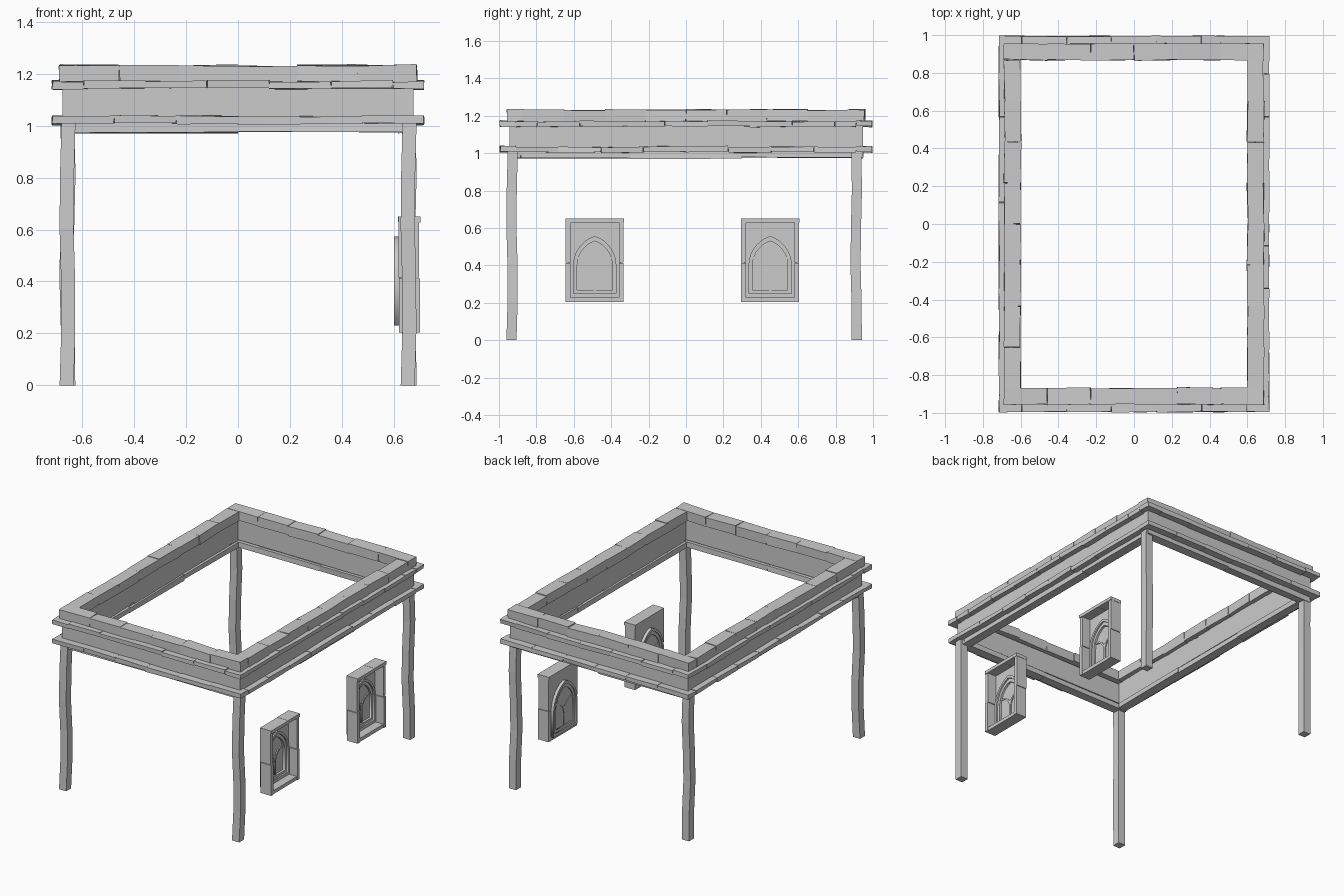
import bpy, bmesh, math, random
from mathutils import Matrix, Vector

random.seed(4)
if "Cube" in bpy.data.objects:
    bpy.data.objects.remove(bpy.data.objects["Cube"])

GREY = (0.6, 0.6, 0.6, 1)
stone = bpy.data.materials.new("grey_stone")
stone.use_nodes = True
stone.diffuse_color = GREY
stone.node_tree.nodes["Principled BSDF"].inputs["Base Color"].default_value = GREY


def finish(name, bm):
    mesh = bpy.data.meshes.new(name)
    bm.to_mesh(mesh)
    bm.free()
    mesh.materials.append(stone)
    ob = bpy.data.objects.new(name, mesh)
    bpy.context.collection.objects.link(ob)
    return ob


def block(bm, lo, hi, turn=0, tilt=0, rough=0):
    """Box between two corners, slightly turned, tilted and roughened."""
    lo, hi = Vector(lo), Vector(hi)
    rot = Matrix.Rotation(turn, 4, 'Z')
    rot = rot @ Matrix.Rotation(tilt, 4, 'Y' if hi.x - lo.x > hi.y - lo.y else 'X')
    m = Matrix.Translation((lo + hi) / 2) @ rot @ Matrix.Diagonal((*(hi - lo), 1))
    for v in bmesh.ops.create_cube(bm, size=1, matrix=m)["verts"]:
        v.co += Vector([random.uniform(-rough, rough) for _ in range(3)])


def cuts(half, count, shifted):
    """Joint positions along a side, optionally moved by half a brick."""
    step = 2 * half / count
    if shifted:
        return [-half] + [-half + step * (i + 0.5) for i in range(count)] + [half]
    return [-half + step * i for i in range(count + 1)]


def course(name, z0, z1, X, Y, depth, nx, ny, shifted=False, wob=0.02, rough=0.003):
    """Ring of bricks around the rectangle with outer half sizes X and Y."""
    bm = bmesh.new()

    def lay(a, b, low, high):
        shift = random.uniform(-rough, rough)
        lo, hi = [*low, z0 + shift], [*high, z1 + shift]
        block(bm, lo, hi, random.uniform(-wob, wob), random.uniform(-wob, wob), rough)

    for s in (-1, 1):
        y0, y1 = sorted((s * Y, s * (Y - depth)))
        x0, x1 = sorted((s * X, s * (X - depth)))
        row = cuts(X, nx, shifted)
        for a, b in zip(row, row[1:]):
            lay(a, b, (a, y0), (b, y1))
        row = cuts(Y - depth, ny, shifted)
        for a, b in zip(row, row[1:]):
            lay(a, b, (x0, a), (x1, b))
    return finish(name, bm)


# Parapet: bottom course, lower ledge, plain wall, upper ledge, coping
course("bottom_course", 0.975, 1.012, 0.675, 0.945, 0.06, 2, 3, wob=0.004)
course("lower_ledge", 1.006, 1.035, 0.715, 0.995, 0.085, 6, 8, wob=0.01)
course("parapet_wall", 1.02, 1.16, 0.677, 0.945, 0.05, 1, 1, wob=0, rough=0)
course("upper_ledge", 1.143, 1.172, 0.715, 0.995, 0.085, 6, 8, True, wob=0.01)
course("coping", 1.168, 1.232, 0.687, 0.955, 0.087, 6, 8, wob=0.025)

# Corner posts with a gentle bend
for sx, side in ((1, "left"), (-1, "right")):
    for y, end in ((-0.93, "front"), (0.91, "back")):
        bm = bmesh.new()
        rings = []
        for i in range(6):
            bend = 0.004 * math.sin(i * 1.7 + y)
            cx, cy, h = sx * 0.657 + bend, y + bend, 0.027
            rings.append([bm.verts.new((cx + a * h, cy + b * h, i * 0.202))
                          for a, b in ((-1, -1), (1, -1), (1, 1), (-1, 1))])
        for r, q in zip(rings, rings[1:]):
            for k in range(4):
                n = (k + 1) % 4
                bm.faces.new((r[k], r[n], q[n], q[k]))
        bm.faces.new(rings[0][::-1])
        bm.faces.new(rings[-1])
        finish(f"{end}_{side}_post", bm)


def arch(half, base, spring, apex, steps=7):
    """Pointed arch outline, given as (across, up) points."""
    rise = apex - spring
    radius = (half * half + rise * rise) / (2 * half)
    sweep = math.asin(rise / radius)
    right = [(half - radius + radius * math.cos(sweep * i / steps),
              spring + radius * math.sin(sweep * i / steps)) for i in range(steps + 1)]
    left = [(-a, b) for a, b in right[-2::-1]]
    return [(half, base)] + right + left + [(-half, base)]


def ribbon(path, width):
    """Outline of a bar of constant width along a path."""
    a, b = [], []
    for i, p in enumerate(path):
        d = Vector(path[min(i + 1, len(path) - 1)]) - Vector(path[max(i - 1, 0)])
        n = Vector((-d.y, d.x)).normalized() * width / 2
        a.append((p[0] + n.x, p[1] + n.y))
        b.append((p[0] - n.x, p[1] - n.y))
    return a + b[::-1]


def plate(name, y, x0, x1, *outlines):
    """Flat upright plate facing +x; later outlines cut holes."""
    cu = bpy.data.curves.new(name, 'CURVE')
    cu.dimensions, cu.fill_mode, cu.extrude = '2D', 'BOTH', (x1 - x0) / 2
    for pts in outlines:
        sp = cu.splines.new('POLY')
        sp.points.add(len(pts) - 1)
        for p, (a, b) in zip(sp.points, pts):
            p.co = (a, b, 0, 1)
        sp.use_cyclic_u = True
    tmp = bpy.data.objects.new(name, cu)
    bpy.context.collection.objects.link(tmp)
    bpy.context.view_layer.update()
    mesh = bpy.data.meshes.new_from_object(tmp.evaluated_get(bpy.context.evaluated_depsgraph_get()))
    bpy.data.objects.remove(tmp)
    mesh.transform(Matrix(((0, 0, 1, (x0 + x1) / 2), (1, 0, 0, y), (0, 1, 0, 0), (0, 0, 0, 1))))
    bm = bmesh.new()
    bm.from_mesh(mesh)
    bmesh.ops.remove_doubles(bm, verts=bm.verts, dist=0.0001)
    bmesh.ops.recalc_face_normals(bm, faces=bm.faces)
    finish(name, bm)


# Two arched windows in deep stone surrounds
for y, end in ((-0.488, "front"), (0.45, "back")):
    bm = bmesh.new()
    block(bm, (0.618, y - 0.157, 0.628), (0.703, y + 0.03, 0.65))
    block(bm, (0.617, y + 0.03, 0.629), (0.702, y + 0.157, 0.651))
    block(bm, (0.62, y - 0.14, 0.204), (0.698, y + 0.14, 0.228))
    for s in (-1, 1):
        a, b = sorted((y + s * 0.13, y + s * 0.155))
        block(bm, (0.62, a, 0.204), (0.702, b, 0.412))
        block(bm, (0.619, a, 0.416), (0.698, b, 0.63))
    finish(f"{end}_window_surround", bm)

    outer = arch(0.129, 0.23, 0.4, 0.574)
    middle = arch(0.113, 0.25, 0.4, 0.555)
    inner = arch(0.094, 0.268, 0.4, 0.53)
    wall = [(-0.14, 0.21), (0.14, 0.21), (0.14, 0.64), (-0.14, 0.64)]
    plate(f"{end}_window_panel", y, 0.62, 0.634, wall, middle)
    plate(f"{end}_window_arch", y, 0.6, 0.642, outer, middle)
    plate(f"{end}_window_inner_arch", y, 0.606, 0.632, middle, inner)
    plate(f"{end}_window_pane", y, 0.612, 0.618, middle)
    # Tracery: a central bar with two curved branches
    plate(f"{end}_window_mullion", y, 0.608, 0.626, ribbon([(0, 0.26), (0, 0.4)], 0.012))
    for s, side in ((1, "left"), (-1, "right")):
        path = [(s * 0.092 * (1 - math.cos(t)), 0.35 + 0.09 * math.sin(t))
                for t in [i * math.pi / 12 for i in range(7)]]
        plate(f"{end}_window_{side}_branch", y, 0.608, 0.625, ribbon(path, 0.012))
